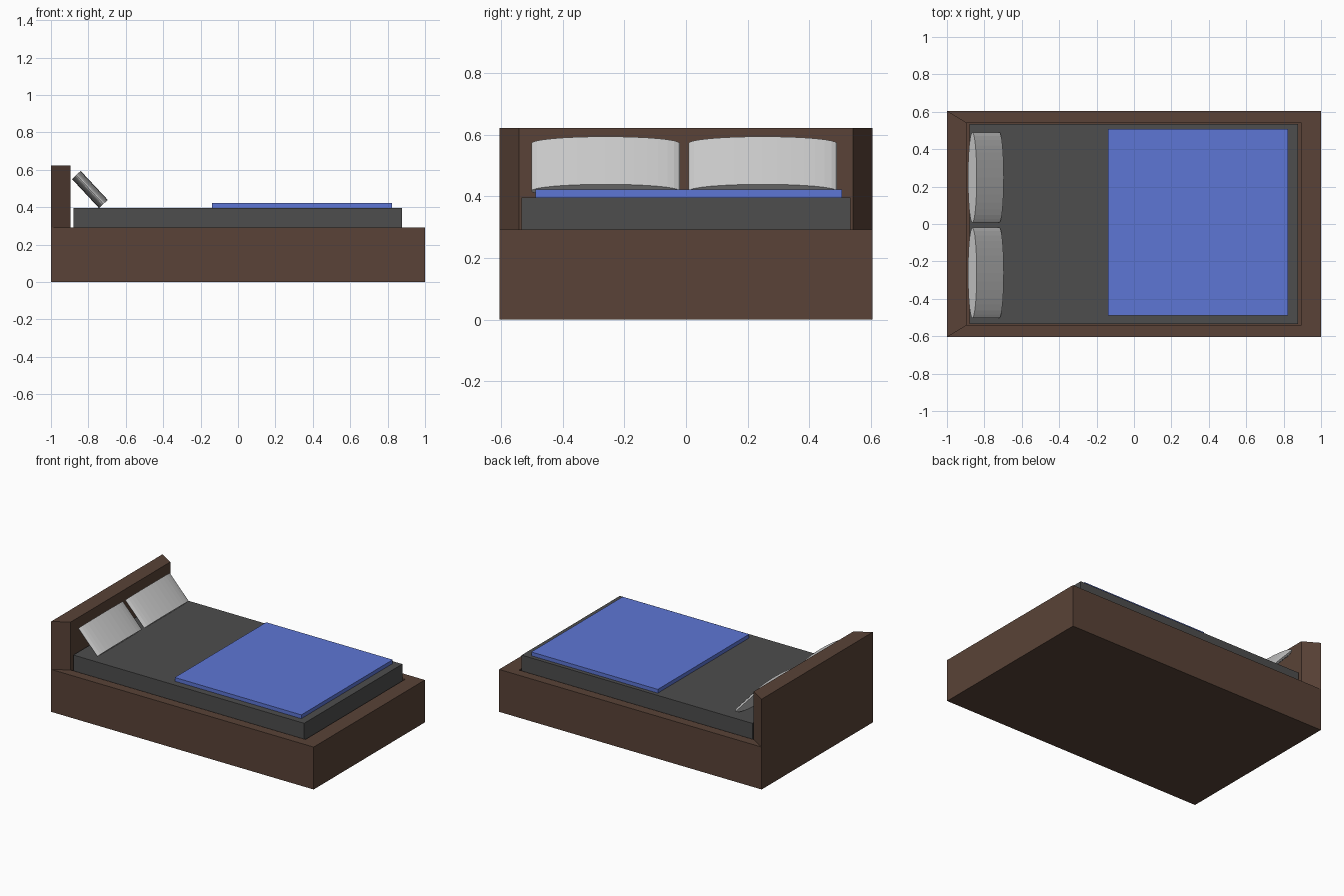
import bpy, bmesh, math
from mathutils import Matrix, Vector

if "Cube" in bpy.data.objects:
    bpy.data.objects.remove(bpy.data.objects["Cube"])


def material(name, rgb):
    m = bpy.data.materials.new(name)
    m.diffuse_color = (*rgb, 1)
    m.use_nodes = True
    m.node_tree.nodes["Principled BSDF"].inputs["Base Color"].default_value = m.diffuse_color
    return m


WOOD = material("dark_wood", (0.10, 0.055, 0.038))
FABRIC = material("dark_fabric", (0.075, 0.075, 0.075))
BLUE = material("blue_cloth", (0.11, 0.18, 0.66))


def add_object(name, bm, mat=None):
    bmesh.ops.recalc_face_normals(bm, faces=bm.faces)
    mesh = bpy.data.meshes.new(name)
    bm.to_mesh(mesh)
    bm.free()
    if mat:
        mesh.materials.append(mat)
    obj = bpy.data.objects.new(name, mesh)
    bpy.context.collection.objects.link(obj)
    return obj


def rect(x0, x1, y0, y1):
    return [(x0, y0), (x1, y0), (x1, y1), (x0, y1)]


def loft(name, sections, mat=None):
    """Join a stack of (outline, z) sections and cap both ends."""
    bm = bmesh.new()
    rings = [[bm.verts.new((x, y, z)) for x, y in pts] for pts, z in sections]
    for a, b in zip(rings, rings[1:]):
        n = len(a)
        for i in range(n):
            j = (i + 1) % n
            bm.faces.new((a[i], a[j], b[j], b[i]))
    bm.faces.new(rings[0])
    bm.faces.new(rings[-1])
    return add_object(name, bm, mat)


# Bed frame with a mitred rim and a recess for the mattress
outer = rect(-1, 1, -0.605, 0.605)
inner = rect(-0.895, 0.893, -0.542, 0.542)
loft("bed_frame", [(outer, 0), (outer, 0.292), (inner, 0.292), (inner, 0.19)], WOOD)

# Headboard rising from the mitred head end of the rim
head = [outer[0], inner[0], inner[3], outer[3]]
loft("headboard", [(head, 0.292), (head, 0.622)], WOOD)

# Mattress
bed = rect(-0.88, 0.878, -0.534, 0.534)
loft("mattress", [(bed, 0.19), (bed, 0.396)], FABRIC)

# Folded blanket
cover = rect(-0.14, 0.824, -0.488, 0.507)
loft("blanket", [(cover, 0.396), (cover, 0.422)], BLUE)

# Pillows: flattened cylinders leaning on the headboard
for name, y in (("pillow_right", -0.261), ("pillow_left", 0.249)):
    bm = bmesh.new()
    bmesh.ops.create_cone(bm, cap_ends=True, segments=32, radius1=1, radius2=1, depth=1)
    bmesh.ops.transform(bm, verts=bm.verts, matrix=(
        Matrix.Translation(Vector((-0.792, y, 0.495)))
        @ Matrix.Rotation(math.radians(-43), 4, "Y")
        @ Matrix.Diagonal((0.032, 0.241, 0.212, 1))))
    add_object(name, bm)
